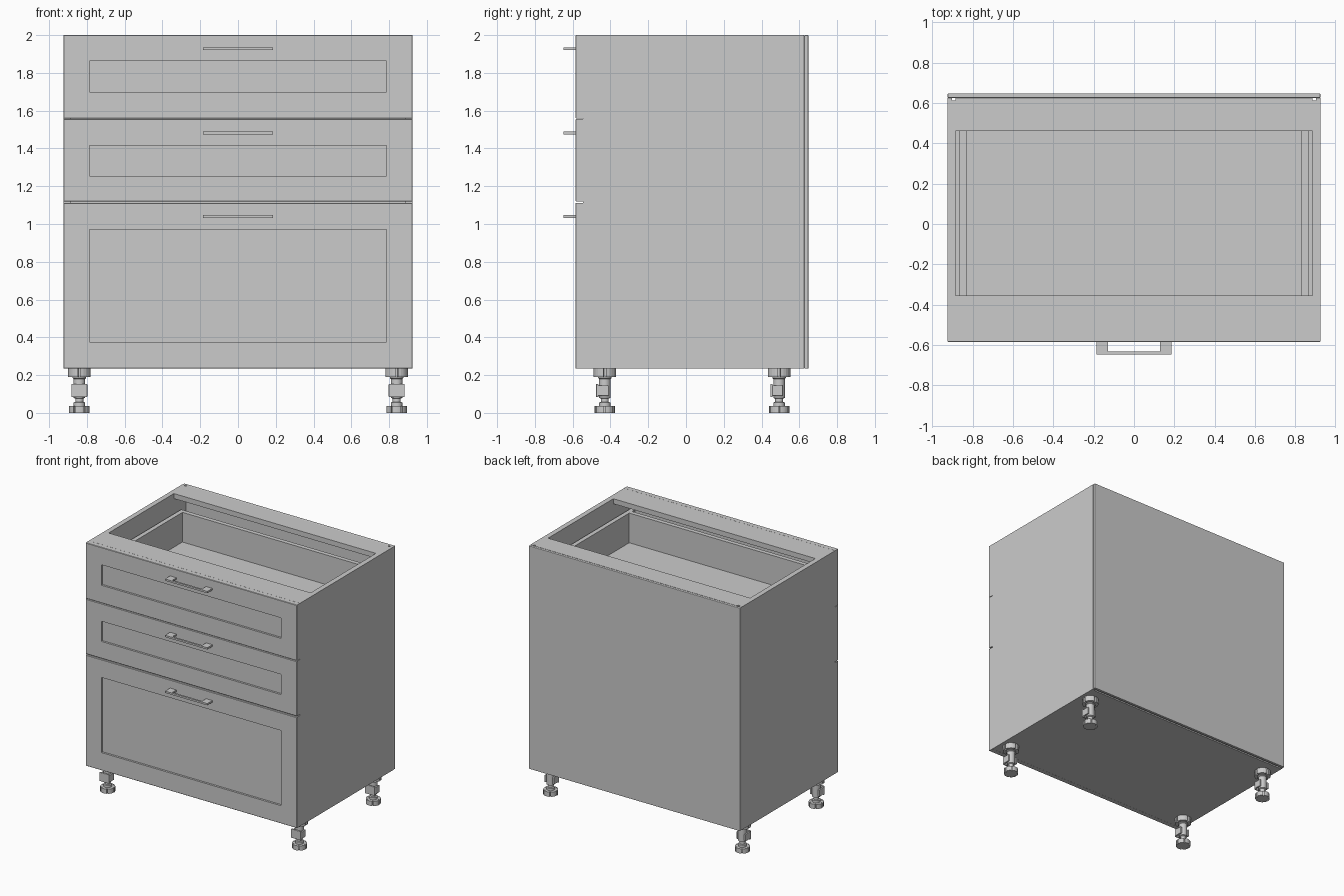
import bpy, bmesh
from math import cos, sin, pi

if "Cube" in bpy.data.objects:
    bpy.data.objects.remove(bpy.data.objects["Cube"])


def finish(name, bm, bevel=0.0, smooth=False):
    bmesh.ops.recalc_face_normals(bm, faces=bm.faces)
    me = bpy.data.meshes.new(name)
    bm.to_mesh(me)
    bm.free()
    ob = bpy.data.objects.new(name, me)
    bpy.context.collection.objects.link(ob)
    if bevel:
        mod = ob.modifiers.new("edge", 'BEVEL')
        mod.width = bevel
        mod.segments = 2
        mod.limit_method = 'ANGLE'
    if smooth:
        bpy.ops.object.select_all(action='DESELECT')
        bpy.context.view_layer.objects.active = ob
        ob.select_set(True)
        bpy.ops.object.shade_smooth_by_angle(angle=0.6)
    return ob


def add_prism(bm, pts, z0, z1):
    lo = [bm.verts.new((x, y, z0)) for x, y in pts]
    hi = [bm.verts.new((x, y, z1)) for x, y in pts]
    bm.faces.new(lo)
    bm.faces.new(hi)
    n = len(pts)
    for i in range(n):
        j = (i + 1) % n
        bm.faces.new((lo[i], lo[j], hi[j], hi[i]))


def add_box(bm, x0, x1, y0, y1, z0, z1):
    add_prism(bm, [(x0, y0), (x1, y0), (x1, y1), (x0, y1)], z0, z1)


def prism(name, pts, z0, z1, bevel=0.0):
    bm = bmesh.new()
    add_prism(bm, pts, z0, z1)
    return finish(name, bm, bevel)


def boxes(name, items, bevel=0.0):
    bm = bmesh.new()
    for b in items:
        add_box(bm, *b)
    return finish(name, bm, bevel)


W, T = 0.925, 0.04          # half width, board thickness
IN = W - T
BOT, TOP = 0.234, 2.0
FRONT, CARC, SEAM, BACK = -0.585, -0.545, 0.626, 0.648

# side panels with a groove at the rear inner edge
for side, s in (("left", -1), ("right", 1)):
    pts = [(W, CARC), (W, SEAM), (IN + 0.017, SEAM), (IN + 0.017, 0.613),
           (IN, 0.613), (IN, CARC)]
    prism(side + "_side_panel", [(s * x, y) for x, y in pts], BOT, TOP)

# bottom board, back boards and the two top rails
boxes("bottom_panel", [(-IN, IN, CARC, 0.613, BOT, BOT + T)])
boxes("inner_back_panel", [(-IN, IN, 0.613, SEAM, BOT + 0.01, TOP - T)])
boxes("back_panel", [(-W, W, SEAM, BACK, BOT, TOP)], 0.004)
boxes("front_top_rail", [(-IN, IN, CARC, -0.355, TOP - T, TOP)])
boxes("rear_top_rail", [(-IN, IN, 0.462, SEAM, TOP - T, TOP)])


# drawer front with a sunken centre panel
def drawer_front(name, z0, z1, p0, p1):
    bm = bmesh.new()
    w, px, depth = W, 0.787, 0.016
    rings = []
    for hx, a, b, y in ((w, z0, z1, CARC - 0.001), (w, z0, z1, FRONT + 0.003),
                        (w - 0.003, z0 + 0.003, z1 - 0.003, FRONT),
                        (px, p0, p1, FRONT), (px, p0, p1, FRONT + depth)):
        rings.append([bm.verts.new(c) for c in
                      ((-hx, y, a), (hx, y, a), (hx, y, b), (-hx, y, b))])
    for r, q in zip(rings, rings[1:]):
        for i in range(4):
            j = (i + 1) % 4
            bm.faces.new((r[i], r[j], q[j], q[i]))
    bm.faces.new(rings[0])
    bm.faces.new(rings[-1])
    finish(name, bm)


# open-topped drawer box and its slides
def drawer_box(name, z0, z1):
    ox, ix, y0, y1, t = 0.865, 0.83, CARC, 0.525, 0.035
    boxes(name + "_box", [
        (-ox, -ix, y0, y1, z0, z1), (ix, ox, y0, y1, z0, z1),
        (-ix, ix, y0 + 0.035, y0 + 0.07, z0, z1), (-ix, ix, y1 - t, y1, z0, z1),
        (-ix, ix, y0 + 0.07, y1 - t, z0 + 0.01, z0 + 0.035)])
    boxes(name + "_slides", [(s * 0.875 - 0.01, s * 0.875 + 0.01, y0, 0.5,
                              z0 + 0.01, z0 + 0.05) for s in (-1, 1)])


# flat bow handle
def handle(name, z):
    y0, y1 = FRONT, -BACK
    pts = [(-0.185, y0), (-0.185, y1), (0.185, y1), (0.185, y0),
           (0.13, y0), (0.13, y1 + 0.015), (-0.13, y1 + 0.015), (-0.13, y0)]
    prism(name, pts, z - 0.007, z + 0.007)


for name, z0, z1, p0, p1, hz, b0, b1 in (
        ("top_drawer", 1.559, 2.0, 1.70, 1.862, 1.928, 1.585, 1.855),
        ("middle_drawer", 1.12, 1.555, 1.255, 1.415, 1.482, 1.145, 1.415),
        ("bottom_drawer", BOT, 1.112, 0.375, 0.97, 1.04, 0.29, 0.80)):
    drawer_front(name + "_front", z0, z1, p0, p1)
    drawer_box(name, b0, b1)
    handle(name + "_handle", hz)


# outline of a disc with notches cut into its rim
def notched(cx, cy, r, notch, n, width):
    pts = []
    for k in range(n):
        a0 = 2 * pi * k / n
        pts += [(notch, a0 - width), (notch, a0 + width)]
        a1, a2 = a0 + width, a0 + 2 * pi / n - width
        pts += [(r, a1 + (a2 - a1) * i / 5) for i in range(6)]
    return [(cx + q * cos(a), cy + q * sin(a)) for q, a in pts]


# lathed stem of the adjustable leg
def stem(name, cx, cy):
    prof = [(0, 0.03), (0.03, 0.03), (0.03, 0.055), (0.021, 0.058), (0.021, 0.075),
            (0.031, 0.08), (0.031, 0.18), (0.036, 0.185), (0.036, BOT), (0, BOT)]
    bm = bmesh.new()
    vs = [bm.verts.new((cx + r, cy, z)) for r, z in prof]
    es = [bm.edges.new(p) for p in zip(vs, vs[1:])]
    bmesh.ops.spin(bm, geom=vs + es, cent=(cx, cy, 0), axis=(0, 0, 1),
                   angle=2 * pi, steps=24)
    bmesh.ops.remove_doubles(bm, verts=bm.verts, dist=1e-4)
    finish(name, bm, smooth=True)


# four adjustable legs: foot, stem, plinth clip, mounting flange
for row, cy in (("front", -0.43), ("rear", 0.493)):
    for side, cx in (("left", -0.84), ("right", 0.84)):
        n = f"{row}_{side}_leg"
        prism(n + "_foot", notched(cx, cy, 0.054, 0.043, 6, 0.07), 0, 0.037)
        stem(n + "_stem", cx, cy)
        boxes(n + "_clip", [
            (cx - 0.042, cx + 0.042, cy - 0.046, cy - 0.034, 0.083, 0.153),
            (cx - 0.042, cx - 0.028, cy - 0.036, cy + 0.02, 0.09, 0.145),
            (cx + 0.028, cx + 0.042, cy - 0.036, cy + 0.02, 0.09, 0.145)], 0.003)
        prism(n + "_flange", notched(cx, cy, 0.06, 0.044, 4, 0.12), 0.19, BOT)
